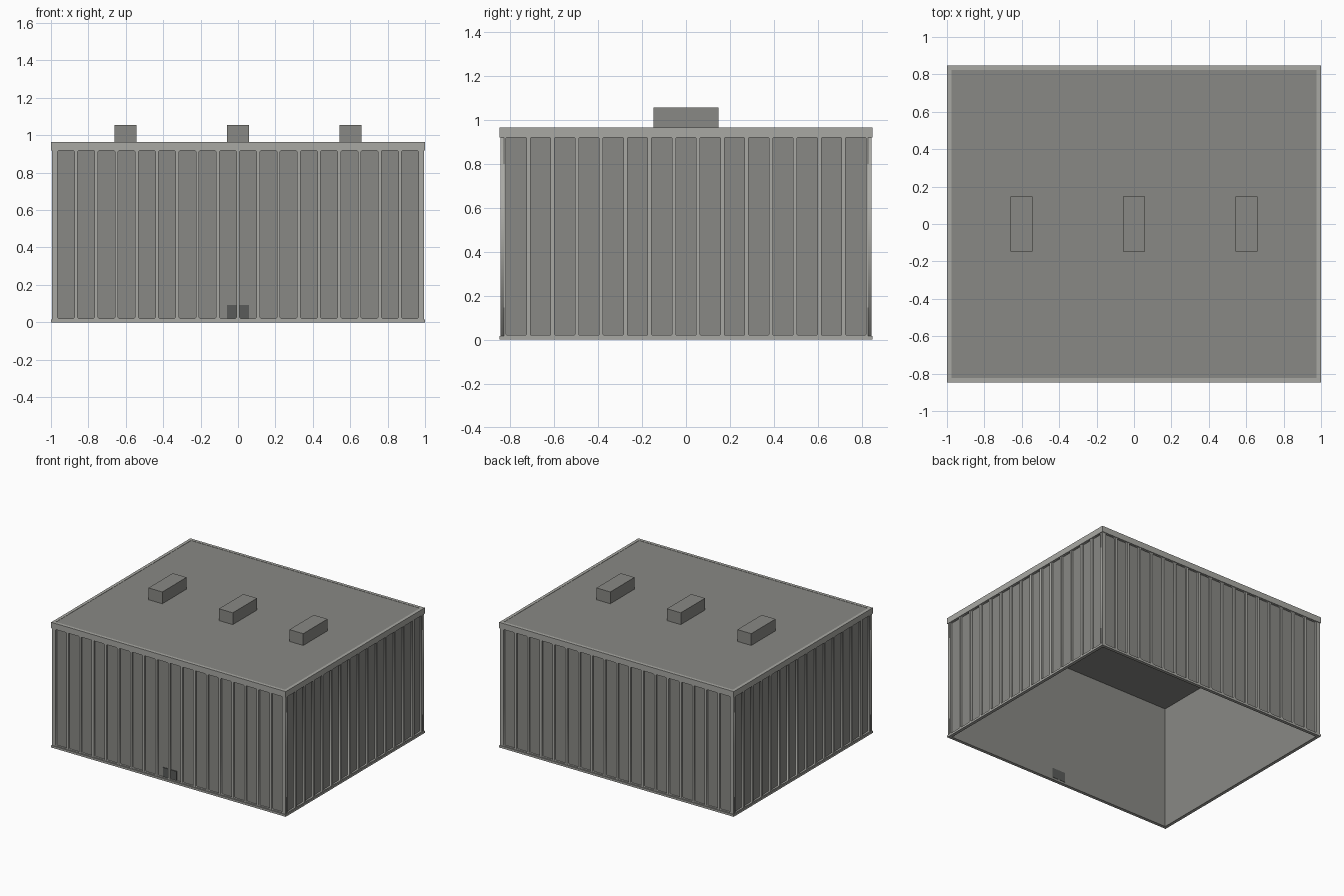
import bpy, bmesh
from math import radians

if "Cube" in bpy.data.objects:
    bpy.data.objects.remove(bpy.data.objects["Cube"])

HX, HY = 1.0, 0.847


def material(name, r, g, b):
    m = bpy.data.materials.new(name)
    m.diffuse_color = (r, g, b, 1)
    m.use_nodes = True
    m.node_tree.nodes["Principled BSDF"].inputs["Base Color"].default_value = m.diffuse_color
    return m


LIGHT = material("light_trim", 0.395, 0.395, 0.37)
MID = material("mid_panel", 0.249, 0.249, 0.232)
DARK = material("dark_door", 0.10, 0.105, 0.10)


def mesh_object(name, bm, mat):
    bmesh.ops.recalc_face_normals(bm, faces=bm.faces)
    me = bpy.data.meshes.new(name)
    bm.to_mesh(me)
    bm.free()
    me.materials.append(mat)
    ob = bpy.data.objects.new(name, me)
    bpy.context.collection.objects.link(ob)
    return ob


def box(name, x0, x1, y0, y1, z0, z1, mat):
    bm = bmesh.new()
    bmesh.ops.create_cube(bm, size=1)
    for v in bm.verts:
        v.co = ((x0 + x1) / 2 + v.co.x * (x1 - x0),
                (y0 + y1) / 2 + v.co.y * (y1 - y0),
                (z0 + z1) / 2 + v.co.z * (z1 - z0))
    return mesh_object(name, bm, mat)


def ring(name, inset, thick, z0, z1, mat):
    """Hollow rectangular band around the building."""
    bm = bmesh.new()
    loops = []
    for d, z in ((inset, z0), (inset, z1), (inset + thick, z1), (inset + thick, z0)):
        x, y = HX - d, HY - d
        loops.append([bm.verts.new((sx * x, sy * y, z))
                      for sx, sy in ((-1, -1), (1, -1), (1, 1), (-1, 1))])
    for i in range(4):
        a, b = loops[i], loops[(i + 1) % 4]
        for k in range(4):
            m = (k + 1) % 4
            bm.faces.new((a[k], a[m], b[m], b[k]))
    return mesh_object(name, bm, mat)


def add_loop(curve, pts):
    s = curve.splines.new('POLY')
    s.points.add(len(pts) - 1)
    for p, (x, y) in zip(s.points, pts):
        p.co = (x, y, 0, 1)
    s.use_cyclic_u = True


def rib_frame(name, half, dist, count, pitch, width, cut, turn):
    """Flat sheet with a row of tall openings, set on one side of the walls."""
    cu = bpy.data.curves.new(name, 'CURVE')
    cu.dimensions = '2D'
    cu.fill_mode = 'BOTH'
    cu.extrude = 0.007
    cu.materials.append(LIGHT)
    add_loop(cu, [(-half, 0.005), (half, 0.005), (half, 0.94), (-half, 0.94)])
    z0, z1, c = 0.021, 0.918, cut
    for i in range(count):
        m = (i - (count - 1) / 2) * pitch
        a, b = m - width / 2, m + width / 2
        add_loop(cu, [(a + c, z0), (b - c, z0), (b, z0 + c), (b, z1 - c),
                      (b - c, z1), (a + c, z1), (a, z1 - c), (a, z0 + c)])
    ob = bpy.data.objects.new(name, cu)
    bpy.context.collection.objects.link(ob)
    ob.rotation_euler = (radians(90), 0, radians(turn))
    ob.location = {0: (0, -dist, 0), 90: (dist, 0, 0),
                   180: (0, dist, 0), 270: (-dist, 0, 0)}[turn]
    bpy.ops.object.select_all(action='DESELECT')
    ob.select_set(True)
    bpy.context.view_layer.objects.active = ob
    bpy.ops.object.convert(target='MESH')


# Hollow shell, open underneath
ring("wall_panels", 0.020, 0.004, 0.0, 0.952, MID)
ring("base_strip", 0.0, 0.0235, 0.0, 0.016, LIGHT)
ring("roof_fascia", 0.0, 0.0235, 0.919, 0.965, LIGHT)
box("roof_deck", -HX + 0.022, HX - 0.022, -HY + 0.022, HY - 0.022, 0.952, 0.963, MID)

# Vertical ribs on all four sides
for label, turn in (("front", 0), ("back", 180)):
    rib_frame(label + "_ribs", HX - 0.005, HY - 0.012, 18, 0.1082, 0.091, 0.006, turn)
for label, turn in (("right", 90), ("left", 270)):
    rib_frame(label + "_ribs", HY - 0.019, HX - 0.012, 15, 0.1102, 0.091, 0.002, turn)

# Rooftop vents
for i, x in enumerate((-0.601, 0.0, 0.601)):
    box(f"roof_vent_{i + 1}", x - 0.059, x + 0.059, -0.148, 0.148, 0.955, 1.054, MID)

# Dark double door, split by the middle rib
box("door", -0.058, 0.058, -HY + 0.015, -HY + 0.026, 0.017, 0.092, DARK)
